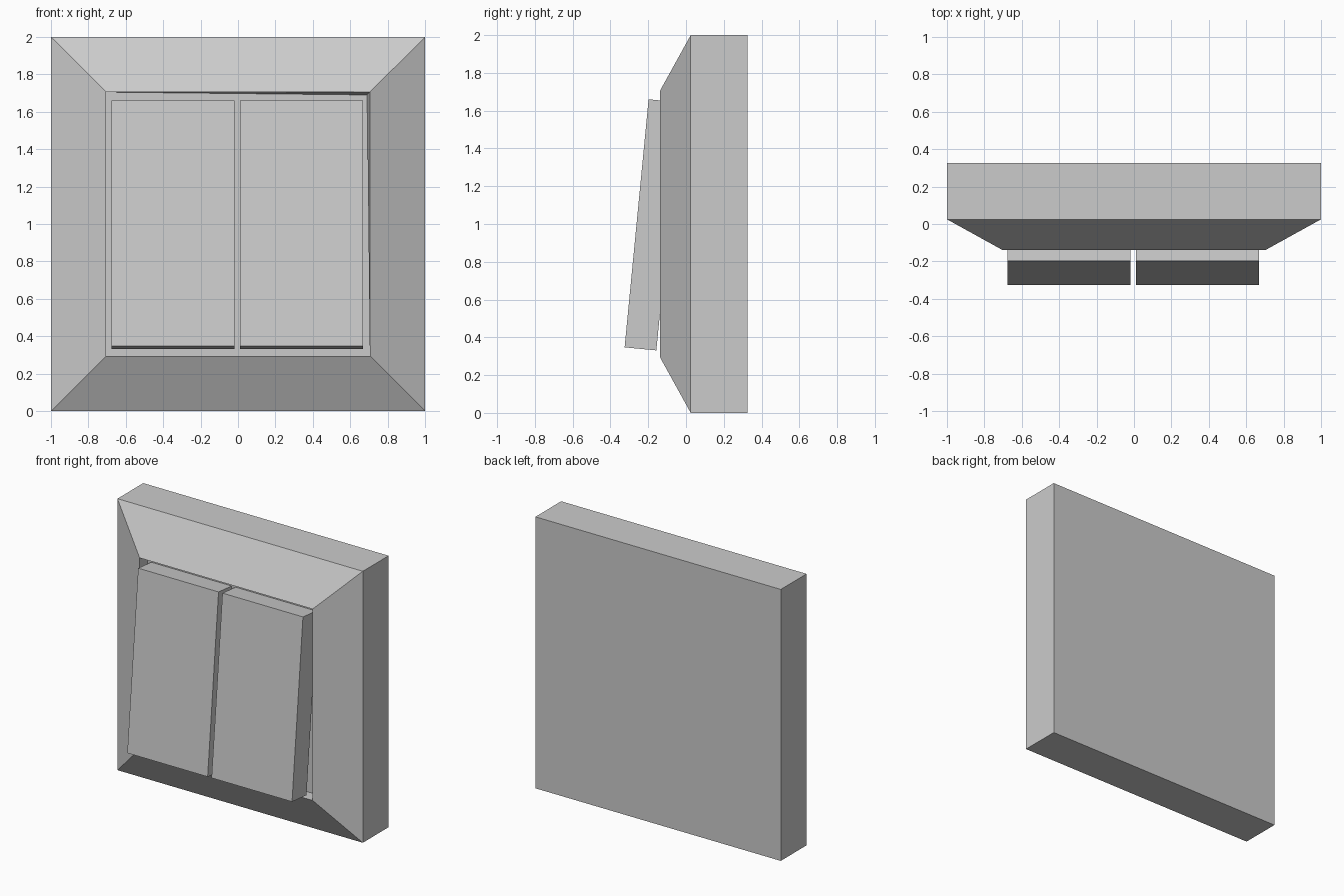
import bpy, bmesh

if "Cube" in bpy.data.objects:
    bpy.data.objects.remove(bpy.data.objects["Cube"])


def make_object(name, rings):
    """Bridge a series of four-corner rings and cap both ends."""
    bm = bmesh.new()
    loops = [[bm.verts.new(p) for p in ring] for ring in rings]
    for a, b in zip(loops, loops[1:]):
        for i in range(4):
            j = (i + 1) % 4
            bm.faces.new((a[i], a[j], b[j], b[i]))
    bm.faces.new(loops[0][::-1])
    bm.faces.new(loops[-1])
    bmesh.ops.recalc_face_normals(bm, faces=bm.faces)
    mesh = bpy.data.meshes.new(name)
    bm.to_mesh(mesh)
    bm.free()
    obj = bpy.data.objects.new(name, mesh)
    bpy.context.collection.objects.link(obj)
    return obj


def square(half, y):
    return [(sx * half, y, 1 + sz * half)
            for sx, sz in ((-1, -1), (1, -1), (1, 1), (-1, 1))]


# Wall frame: back, side walls, sloped bezel, recessed floor
floor = square(0.705, -0.045)
floor[2] = (0.69, -0.045, 1.69)  # slightly skewed recess corner
make_object("switch_frame", [
    square(1.0, 0.325),
    square(1.0, 0.025),
    square(0.705, -0.138),
    floor,
])

# Two tilted rocker buttons, extruded from one side profile (y, z)
profile = [(-0.198, 1.66), (-0.325, 0.347), (-0.157, 0.331), (-0.03, 1.644)]
for name, x0, x1 in (("left_rocker", -0.675, -0.02),
                     ("right_rocker", 0.012, 0.668)):
    make_object(name, [[(x, y, z) for y, z in profile] for x in (x0, x1)])
